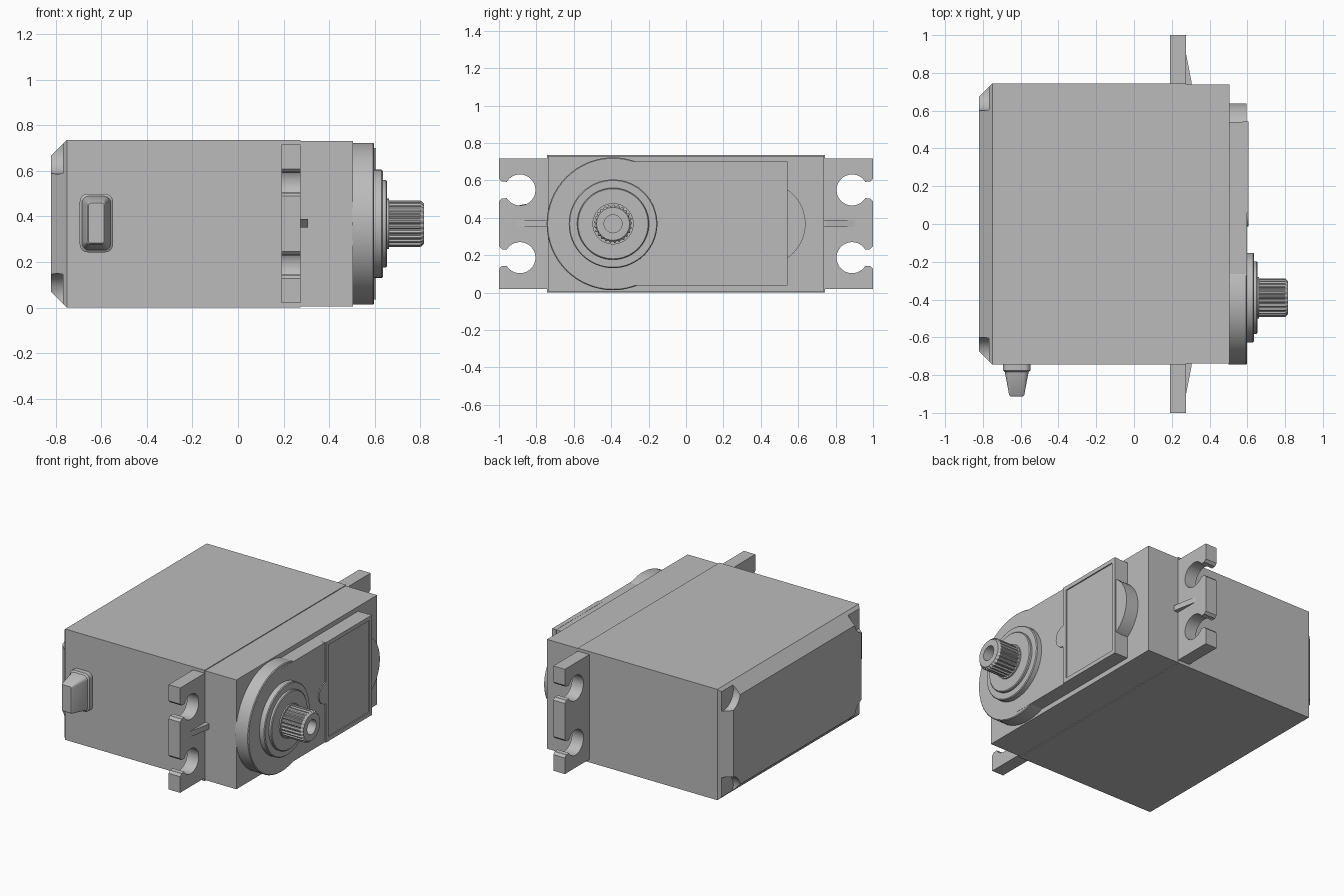
import bpy, bmesh
from math import sin, cos, pi, radians
from mathutils import Vector

cube = bpy.data.objects.get("Cube")
if cube:
    bpy.data.objects.remove(cube)

grey = bpy.data.materials.new("plain grey")
grey.use_nodes = True
GREY = (0.5, 0.5, 0.5, 1)
grey.diffuse_color = GREY
grey.node_tree.nodes["Principled BSDF"].inputs["Base Color"].default_value = GREY

MID = 0.368          # height of the centre line
HUB = -0.39          # output shaft position along y


def rect(y0, y1, z0, z1):
    return [(y0, z0), (y1, z0), (y1, z1), (y0, z1)]


def arc(cy, cz, r, a0=0, a1=360, n=64):
    full = abs(a1 - a0) == 360
    steps = n if full else n + 1
    angles = [radians(a0 + (a1 - a0) * i / n) for i in range(steps)]
    return [(cy + r * cos(a), cz + r * sin(a)) for a in angles]


def loft(name, rings, smooth=True):
    """Skin a list of (x, outline) rings, outlines being (y, z) points."""
    bm = bmesh.new()
    loops = [[bm.verts.new((x, y, z)) for y, z in pts] for x, pts in rings]
    for a, b in zip(loops, loops[1:]):
        for i in range(len(a)):
            j = (i + 1) % len(a)
            bm.faces.new((a[i], a[j], b[j], b[i]))
    bm.faces.new(loops[0][::-1])
    bm.faces.new(loops[-1])
    bmesh.ops.recalc_face_normals(bm, faces=bm.faces)
    return finish(name, bm, smooth)


def finish(name, bm, smooth=True):
    mesh = bpy.data.meshes.new(name)
    bm.to_mesh(mesh)
    bm.free()
    mesh.materials.append(grey)
    ob = bpy.data.objects.new(name, mesh)
    bpy.context.collection.objects.link(ob)
    if smooth:
        bpy.ops.object.select_all(action='DESELECT')
        ob.select_set(True)
        bpy.context.view_layer.objects.active = ob
        bpy.ops.object.shade_smooth_by_angle(angle=radians(30))
    return ob


def cut(ob, cutter):
    mod = ob.modifiers.new("cut", 'BOOLEAN')
    mod.operation = 'DIFFERENCE'
    mod.solver = 'EXACT'
    mod.object = cutter
    cutter.hide_render = True
    cutter.hide_viewport = True
    cutter.display_type = 'WIRE'


# Case: middle shell and slightly smaller gear housing
loft("middle_case", [(x, rect(-0.743, 0.743, 0, 0.736)) for x in (-0.75, 0.275)], False)
loft("gear_housing", [(x, rect(-0.738, 0.738, 0.005, 0.731)) for x in (0.27, 0.505)], False)

# Rear cover with chamfered rim and corner screw pockets
rear = loft("rear_cover", [(-0.75, rect(-0.743, 0.743, 0, 0.736)),
                           (-0.82, rect(-0.673, 0.673, 0.07, 0.666))], False)
for side in (-1, 1):
    for z in (0.05, 0.686):
        pocket = loft("screw_pocket_cutter",
                      [(x, arc(side * 0.7, z, 0.1, n=32)) for x in (-0.9, -0.768)])
        cut(rear, pocket)

# Mounting ears with open screw slots, and their tapered ribs
for side, label in ((-1, "front"), (1, "back")):
    outline = [(0.72, 0.02), (1, 0.02)]
    for z in (0.187, 0.549):
        outline += [(1, z - 0.06), (0.985, z - 0.045), (0.965, z - 0.045)]
        outline += arc(0.888, z, 0.083, -30, -330, 32)
        outline += [(0.965, z + 0.045), (0.985, z + 0.045), (1, z + 0.06)]
    outline += [(1, 0.716), (0.72, 0.716)]
    outline = [(side * y, z) for y, z in outline]
    loft(label + "_mounting_ear", [(0.19, outline), (0.275, outline)])
    rib = [sorted((side * 0.73, side * end)) for end in (0.93, 0.75)]
    loft(label + "_ear_rib", [(0.27, rect(*rib[0], 0.352, 0.388)),
                              (0.305, rect(*rib[1], 0.352, 0.388))], False)

# Raised gear cover: round end, straight deck, small rounded bulge
loft("round_cover", [(0.5, arc(HUB, MID, 0.355)), (0.592, arc(HUB, MID, 0.355)),
                     (0.597, arc(HUB, MID, 0.35))])
loft("cover_deck", [(x, rect(HUB, 0.54, 0.038, 0.7)) for x in (0.5, 0.598)], False)
loft("cover_bulge", [(x, arc(0.417, MID, 0.222)) for x in (0.5, 0.595)])

# Label panel with recessed field and half-round tab
bm = bmesh.new()
bmesh.ops.create_cube(bm, size=1)
for v in bm.verts:
    v.co = Vector((0.59 + 0.03 * v.co.x, 0.3 + 0.484 * v.co.y, 0.369 + 0.664 * v.co.z))
top = [f for f in bm.faces if f.normal.x > 0.9]
bmesh.ops.inset_region(bm, faces=top, thickness=0.038)
bmesh.ops.inset_region(bm, faces=top, thickness=0.001, depth=-0.01)
finish("label_panel", bm, False)
loft("panel_tab", [(x, arc(0.06, MID, 0.072, 90, 270, 24)) for x in (0.58, 0.605)])

# Stepped bearing boss
boss = [(0.59, 0.237), (0.63, 0.237), (0.635, 0.232), (0.635, 0.192),
        (0.648, 0.192), (0.653, 0.187)]
loft("bearing_boss", [(x, arc(HUB, MID, r)) for x, r in boss])

# Splined output shaft with a screw hole
TEETH = 25


def spline(depth, shrink=0):
    pts = []
    for i in range(TEETH * 4):
        r = 0.102 - shrink - (depth if i % 4 > 1 else 0)
        a = 2 * pi * i / (TEETH * 4)
        pts.append((HUB + r * cos(a), MID + r * sin(a)))
    return pts


shaft = loft("output_shaft", [(0.64, spline(0.008)), (0.8, spline(0.008)),
                              (0.815, spline(0, 0.014))], False)
cut(shaft, loft("shaft_hole_cutter", [(x, arc(HUB, MID, 0.048, n=32)) for x in (0.68, 0.9)]))
loft("shaft_collar", [(x, arc(HUB, MID, 0.11)) for x in (0.64, 0.662)])


# Cable grommet: rounded collar and tapered sleeve, pointing forward
def rounded(cx, cz, w, h, r):
    pts = []
    for k, (sx, sz) in enumerate(((1, 1), (-1, 1), (-1, -1), (1, -1))):
        pts += arc(cx + sx * (w / 2 - r), cz + sz * (h / 2 - r), r, k * 90, k * 90 + 90, 6)
    return pts


grommet = loft("cable_grommet", [
    (-0.73, rounded(-0.621, MID + 0.003, 0.146, 0.256, 0.035)),
    (-0.775, rounded(-0.621, MID + 0.003, 0.146, 0.256, 0.035)),
    (-0.783, rounded(-0.621, MID + 0.003, 0.126, 0.236, 0.03)),
    (-0.905, rounded(-0.621, MID + 0.003, 0.08, 0.186, 0.012)),
    (-0.912, rounded(-0.621, MID + 0.003, 0.068, 0.174, 0.008))])
for v in grommet.data.vertices:
    v.co = (v.co.y, v.co.x, v.co.z)
grommet.data.flip_normals()
